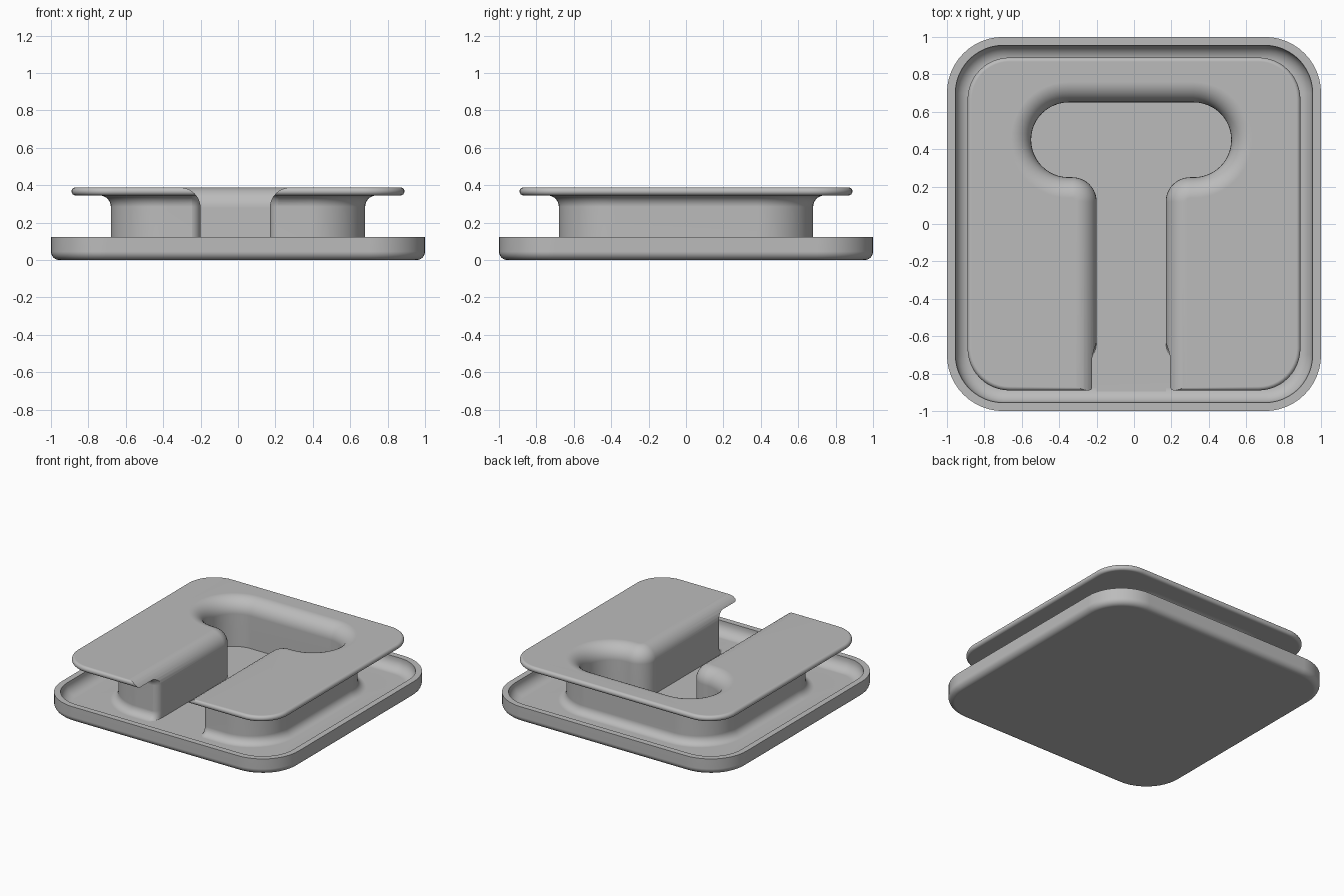
import bpy, bmesh
from math import sin, cos, pi, radians

cube = bpy.data.objects.get("Cube")
if cube:
    bpy.data.objects.remove(cube, do_unlink=True)

FLOOR, RIM, UNDER, TOP = 0.03, 0.122, 0.345, 0.388
CORE, FILLET, FLARE = 0.68, 0.06, 0.11
MID = -0.015          # slot centre line
STEPS = 8

grey = bpy.data.materials.new("plain grey")
grey.use_nodes = True
color = (0.5, 0.5, 0.5, 1)
grey.diffuse_color = color
grey.node_tree.nodes["Principled BSDF"].inputs["Base Color"].default_value = color


def arc(cx, cy, rx, ry, start, end, n=12):
    angles = [radians(start + (end - start) * i / n) for i in range(n + 1)]
    return [(cx + rx * cos(a), cy + ry * sin(a)) for a in angles]


def quarter():
    return [pi / 2 * i / STEPS for i in range(STEPS + 1)]


def loft(name, rings):
    """Closed solid through (outline, height) rings of equal point count."""
    bm = bmesh.new()
    loops = [[bm.verts.new((x, y, z)) for x, y in pts] for pts, z in rings]
    for low, high in zip(loops, loops[1:]):
        for i in range(len(low)):
            j = (i + 1) % len(low)
            bm.faces.new((low[i], low[j], high[j], high[i]))
    bm.faces.new(loops[0][::-1])
    bm.faces.new(loops[-1])
    bmesh.ops.recalc_face_normals(bm, faces=bm.faces)
    mesh = bpy.data.meshes.new(name)
    bm.to_mesh(mesh)
    bm.free()
    obj = bpy.data.objects.new(name, mesh)
    bpy.context.collection.objects.link(obj)
    mesh.materials.append(grey)
    return obj


def rounded_square(half, r):
    c = half - r
    pts = []
    for sx, sy, a in ((1, 1, 0), (-1, 1, 90), (-1, -1, 180), (1, -1, 270)):
        pts += arc(sx * c, sy * c, r, r, a, a + 90)
    return pts


def mirrored(half):
    return half + [(2 * MID - x, y) for x, y in reversed(half)]


def core_fillets():
    """(outward offset, height) up the core wall, filleted at both ends."""
    low = [(FILLET * (1 - sin(a)), FLOOR + FILLET * (1 - cos(a))) for a in quarter()]
    high = [(FILLET * (1 - cos(a)), UNDER - FILLET * (1 - sin(a))) for a in quarter()]
    return low + high


# Tray, core and flange as one lofted profile
rings = []


def ring(half, r, z):
    rings.append((rounded_square(half, r), z))


for a in quarter():                                   # tray underside edge
    s = 0.045 * (1 - sin(a))
    ring(1 - s, 0.3 - s, 0.045 * (1 - cos(a)))
ring(1, 0.3, RIM)
ring(0.955, 0.255, RIM)
for a in quarter():                                   # tray inner fillet
    s = 0.08 * (1 - cos(a))
    ring(0.955 - s, 0.255 - s, FLOOR + 0.08 * (1 - sin(a)))
for o, z in core_fillets():                           # core wall
    ring(CORE + o, 0.3 + o, z)
edge = (TOP - UNDER) / 2
for i in range(2 * STEPS + 1):                        # rounded flange edge
    a = -pi / 2 + pi * i / (2 * STEPS)
    s = edge * (1 - cos(a))
    ring(0.89 - s, 0.225 - s, UNDER + edge * (1 + sin(a)))
body = loft("winder_body", rings)


# Cutter that rounds the core corners at the slot mouth
def mouth(o):
    r = 0.06
    return mirrored([(MID - 0.245, -0.85)]
                    + arc(MID - 0.245, -0.62, r, r + o + 0.002, -90, 0))


mouth_cutter = loft("mouth_cutter", [(mouth(o), z) for o, z in core_fillets()])


# T-shaped slot cutter, flaring out at the top
def slot(o):
    return mirrored([(MID - 0.185 - o, -0.895)]
                    + arc(MID - 0.315, 0.12, 0.13 - o, 0.13 - o, 0, 90)
                    + arc(MID - 0.335, 0.45, 0.2 + o, 0.2 + o, 270, 90, 24))


slot_rings = [(slot(0), FLOOR)]
slot_rings += [(slot(FLARE * (1 - cos(a))), TOP - FLARE * (1 - sin(a))) for a in quarter()]
slot_rings.append((slot(FLARE), TOP + 0.1))
slot_cutter = loft("slot_cutter", slot_rings)

# Cut the body
bpy.ops.object.select_all(action='DESELECT')
bpy.context.view_layer.objects.active = body
body.select_set(True)
for cutter in (mouth_cutter, slot_cutter):
    cutter.hide_render = True
    mod = body.modifiers.new("cut", 'BOOLEAN')
    mod.operation = 'DIFFERENCE'
    mod.solver = 'EXACT'
    mod.object = cutter
    bpy.ops.object.modifier_apply(modifier=mod.name)
    bpy.data.objects.remove(cutter, do_unlink=True)

# Smooth fillets, flat faces
bpy.ops.object.shade_smooth_by_angle(angle=radians(30))
normals = body.modifiers.new("normals", 'WEIGHTED_NORMAL')
normals.keep_sharp = True
